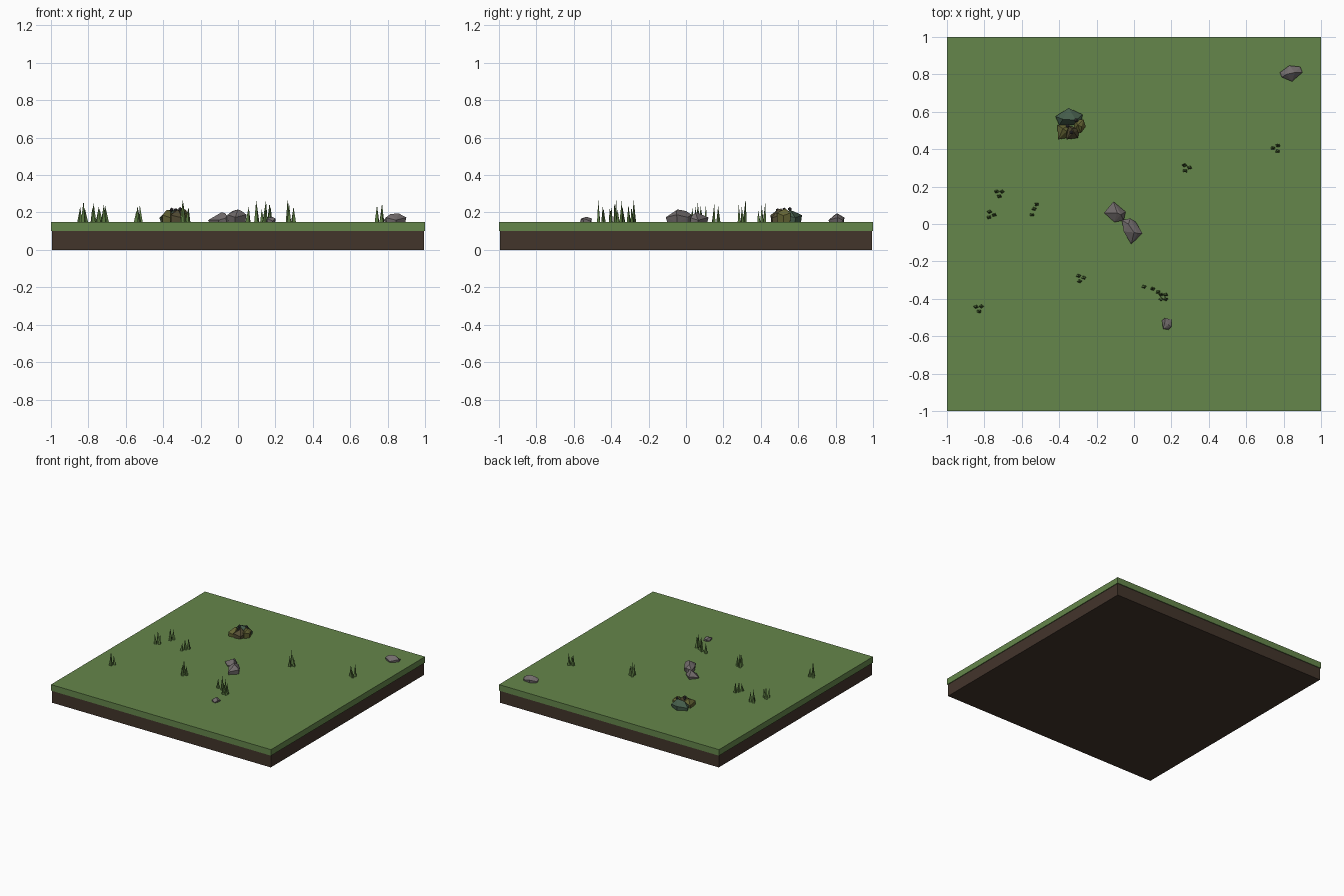
import bpy, bmesh, math, random
from mathutils import Vector

if "Cube" in bpy.data.objects:
    bpy.data.objects.remove(bpy.data.objects["Cube"])

random.seed(4)
GROUND = 0.15


def material(name, rgb):
    m = bpy.data.materials.new(name)
    m.diffuse_color = (*rgb, 1)
    m.use_nodes = True
    m.node_tree.nodes["Principled BSDF"].inputs["Base Color"].default_value = m.diffuse_color
    return m


TURF = material("turf", (0.13, 0.24, 0.07))
SOIL = material("soil", (0.055, 0.035, 0.024))
STONE = material("stone", (0.17, 0.15, 0.15))
BLADE = material("blade", (0.10, 0.19, 0.05))
TEAL = material("teal_moss", (0.06, 0.11, 0.07))
OLIVE = material("olive_moss", (0.13, 0.13, 0.035))
BROWN = material("brown_moss", (0.09, 0.075, 0.035))
PLUM = material("dark_knob", (0.05, 0.045, 0.05))


def finish(name, bm, mat):
    bmesh.ops.recalc_face_normals(bm, faces=bm.faces)
    me = bpy.data.meshes.new(name)
    bm.to_mesh(me)
    bm.free()
    me.materials.append(mat)
    ob = bpy.data.objects.new(name, me)
    bpy.context.collection.objects.link(ob)
    return ob


def slab(name, half, z0, z1, mat):
    bm = bmesh.new()
    bmesh.ops.create_cube(bm, size=1)
    bmesh.ops.scale(bm, vec=(2 * half, 2 * half, z1 - z0), verts=bm.verts)
    bmesh.ops.translate(bm, vec=(0, 0, (z0 + z1) / 2), verts=bm.verts)
    finish(name, bm, mat)


def rock(name, rim, tops, mat, rim_z=0.165, base_z=0.145):
    """Faceted stone: hull of a rim outline, a smaller foot and a few peaks."""
    bm = bmesh.new()
    c = sum((Vector(p) for p in rim), Vector((0, 0))) / len(rim)
    for i, p in enumerate(rim):
        p = Vector(p)
        bm.verts.new((*p, rim_z + (0.008 if i % 2 else -0.006)))
        bm.verts.new((*c.lerp(p, 0.9), base_z))
    for t in tops:
        bm.verts.new(t)
    r = bmesh.ops.convex_hull(bm, input=bm.verts)
    loose = [v for v in bm.verts if not v.link_faces]
    bmesh.ops.delete(bm, geom=loose, context='VERTS')
    finish(name, bm, mat)


def tuft(name, x, y, heights, turn, spread=0.017):
    """Cluster of thin pointed grass blades."""
    bm = bmesh.new()
    n = len(heights)
    for i, h in enumerate(heights):
        a = turn + i * math.tau / n
        r = spread if n > 1 else 0
        cx, cy = x + r * math.cos(a), y + r * math.sin(a)
        twist = random.uniform(0, math.tau)
        foot = [bm.verts.new((cx + 0.015 * math.cos(twist + k * math.tau / 4),
                              cy + 0.011 * math.sin(twist + k * math.tau / 4),
                              GROUND - 0.003)) for k in range(4)]
        tip = bm.verts.new((cx + random.uniform(-.006, .006),
                            cy + random.uniform(-.006, .006), GROUND + h))
        bm.faces.new(foot)
        for k in range(4):
            bm.faces.new((foot[k], foot[(k + 1) % 4], tip))
    finish(name, bm, BLADE)


# Ground tile
slab("soil_layer", 0.994, 0, 0.1, SOIL)
slab("turf_layer", 1.0, 0.1, GROUND, TURF)

# Grey stones
rock("middle_stone_back", [(-.16, .06), (-.11, .12), (-.045, .065), (-.055, .02), (-.105, .01)],
     [(-.09, .06, .2), (-.07, .05, .198)], STONE)
rock("middle_stone_front", [(-.065, .02), (-.02, .03), (.01, .01), (.045, -.05), (-.015, -.108), (-.055, -.04)],
     [(-.03, 0, .208), (.0, -.045, .216), (.02, -.05, .208)], STONE, 0.18)
rock("corner_stone", [(.78, .81), (.83, .847), (.89, .84), (.9, .81), (.845, .762), (.79, .785)],
     [(.815, .80, .192), (.86, .81, .195)], STONE)
rock("small_stone", [(.15, -.515), (.165, -.503), (.2, -.51), (.2, -.55), (.185, -.566), (.155, -.56)],
     [(.165, -.525, .175), (.185, -.54, .175)], STONE, 0.16)

# Mossy mound made of several coloured lumps
rock("mound_back", [(-.42, .575), (-.35, .62), (-.275, .585), (-.285, .53), (-.4, .53)],
     [(-.38, .56, .212), (-.31, .555, .215)], TEAL, 0.178)
rock("mound_right", [(-.32, .56), (-.27, .56), (-.258, .52), (-.285, .485), (-.32, .5)],
     [(-.30, .53, .222), (-.28, .52, .215)], OLIVE, 0.19)
rock("mound_left", [(-.41, .53), (-.405, .452), (-.36, .46), (-.345, .53)],
     [(-.38, .51, .215), (-.36, .495, .21)], OLIVE, 0.178)
rock("mound_front", [(-.36, .53), (-.29, .51), (-.3, .46), (-.36, .452)],
     [(-.33, .51, .222), (-.32, .49, .215)], BROWN, 0.178)

# Little dark knobs on the mound
for i, (x, y, z) in enumerate([(-.355, .525, .215), (-.31, .555, .218), (-.335, .49, .212)]):
    bm = bmesh.new()
    bmesh.ops.create_icosphere(bm, subdivisions=1, radius=0.011)
    bmesh.ops.translate(bm, vec=(x, y, z), verts=bm.verts)
    finish(f"mound_knob_{i}", bm, PLUM)

# Grass tufts: position, blade heights, rotation
tufts = [
    (-.72, .165, (.085, .07, .095), .5),
    (-.765, .05, (.10, .075, .08), 2.0),
    (-.54, .065, (.085, .06), 1.2),
    (-.52, .105, (.09,), 0),
    (.28, .30, (.08, .12, .09), .1),
    (.76, .405, (.10, .09, .06), 1.0),
    (-.285, -.29, (.08, .12, .09), .2),
    (-.83, -.45, (.075, .08, .115), .6),
    (.053, -.335, (.08,), 0),
    (.115, -.355, (.115, .07), 2.6),
    (.157, -.39, (.10, .115, .07, .08), .8),
]
for i, (x, y, hs, turn) in enumerate(tufts):
    tuft(f"grass_tuft_{i}", x, y, hs, turn)
